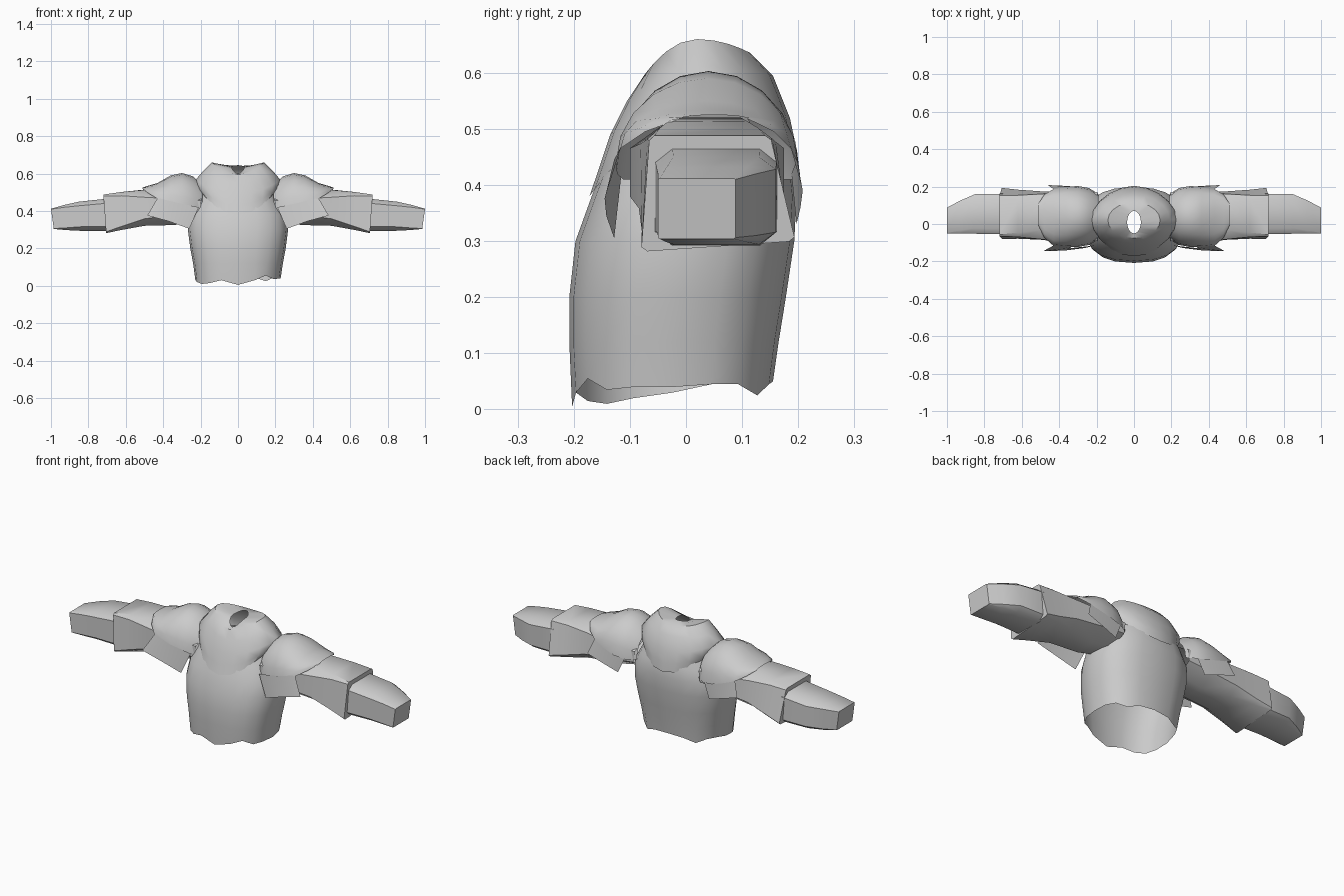
import bpy, bmesh, math

if "Cube" in bpy.data.objects:
    bpy.data.objects.remove(bpy.data.objects["Cube"], do_unlink=True)

grey = bpy.data.materials.new("light_grey")
grey.use_nodes = True
COLOUR = (0.6, 0.6, 0.6, 1)
grey.diffuse_color = COLOUR
grey.node_tree.nodes["Principled BSDF"].inputs["Base Color"].default_value = COLOUR


def loft(name, rings, closed=True, cap_end=False, angle=40):
    """Skin a list of equal-length point rings."""
    bm = bmesh.new()
    rows = [[bm.verts.new(p) for p in ring] for ring in rings]
    n = len(rows[0])
    for a, b in zip(rows, rows[1:]):
        for i in range(n if closed else n - 1):
            j = (i + 1) % n
            bm.faces.new((a[i], a[j], b[j], b[i]))
    if cap_end:
        bm.faces.new(rows[-1])
    bmesh.ops.recalc_face_normals(bm, faces=bm.faces)
    mesh = bpy.data.meshes.new(name)
    bm.to_mesh(mesh)
    bm.free()
    mesh.materials.append(grey)
    obj = bpy.data.objects.new(name, mesh)
    bpy.context.collection.objects.link(obj)
    bpy.ops.object.select_all(action="DESELECT")
    obj.select_set(True)
    bpy.context.view_layer.objects.active = obj
    bpy.ops.object.shade_smooth_by_angle(angle=math.radians(angle))
    return obj


def oval(rx, front, back, z_front, z_side, z_back, n=20, power=1.0):
    """Ring around z whose height varies from front to side to back."""
    pts = []
    for i in range(n):
        t = 2 * math.pi * i / n
        c, s = math.cos(t), math.sin(t)
        x = rx * math.copysign(abs(c) ** power, c)
        y = (front + back) / 2 + (back - front) / 2 * math.copysign(abs(s) ** power, s)
        z_end = z_back if s > 0 else z_front
        pts.append((x, y, z_side + (z_end - z_side) * s * s))
    return pts


# Torso: open shell with a wavy hem
torso = [oval(rx, f, b, z, z, z, 20, 0.8) for z, rx, f, b in (
    (0.04, 0.228, -0.203, 0.155), (0.12, 0.24, -0.208, 0.165),
    (0.20, 0.255, -0.208, 0.178), (0.30, 0.268, -0.197, 0.193),
    (0.38, 0.26, -0.168, 0.197), (0.44, 0.225, -0.145, 0.19),
    (0.50, 0.19, -0.115, 0.17))]
hem = (0.04, 0.045, 0.045, 0.025, 0.045, 0.05, 0.045, 0.025, 0.045, 0.045,
       0.03, 0.02, 0.01, 0.015, 0.03, 0.005, 0.03, 0.055, 0.035, 0.04)
torso[0] = [(x, y, z) for (x, y, _), z in zip(torso[0], hem)]
loft("torso", torso)

# Shoulder cape with a small neck opening
loft("collar_cape", [
    oval(0.037, -0.05, 0.07, 0.60, 0.635, 0.645),
    oval(0.14, -0.075, 0.115, 0.595, 0.66, 0.635),
    oval(0.19, -0.105, 0.155, 0.55, 0.61, 0.595),
    oval(0.228, -0.135, 0.185, 0.49, 0.565, 0.52),
    oval(0.225, -0.155, 0.198, 0.43, 0.535, 0.46),
    oval(0.205, -0.172, 0.204, 0.38, 0.51, 0.41)])


def box_ring(s, x_top, x_low, corners, cut):
    """Four-cornered section (low front, low back, top back, top front) with cut corners."""
    zs = [c[1] for c in corners]
    lo, hi = min(zs), max(zs)
    pts = []
    for i, c in enumerate(corners):
        for o in (corners[i - 1], corners[(i + 1) % 4]):
            y, z = c[0] + (o[0] - c[0]) * cut, c[1] + (o[1] - c[1]) * cut
            pts.append((s * (x_low + (x_top - x_low) * (z - lo) / (hi - lo)), y, z))
    return pts


def rect(y0, y1, z0, z1):
    return [(y0, z0), (y1, z0), (y1, z1), (y0, z1)]


for s, side in ((1, "left"), (-1, "right")):
    # Upper sleeve flaring to a squared cuff
    loft(side + "_sleeve", [
        box_ring(s, 0.19, 0.21, rect(-0.09, 0.17, 0.35, 0.50), 0.3),
        box_ring(s, 0.36, 0.34, rect(-0.10, 0.175, 0.325, 0.52), 0.28),
        box_ring(s, 0.50, 0.50, [(-0.085, 0.32), (0.18, 0.325), (0.155, 0.515), (-0.08, 0.512)], 0.2),
        box_ring(s, 0.62, 0.62, [(-0.08, 0.298), (0.187, 0.31), (0.15, 0.502), (-0.068, 0.502)], 0.1),
        box_ring(s, 0.72, 0.705, [(-0.08, 0.281), (0.195, 0.30), (0.15, 0.488), (-0.065, 0.488)], 0.04),
    ], cap_end=True)

    # Tapered forearm
    loft(side + "_forearm", [
        box_ring(s, 0.70, 0.70, rect(-0.055, 0.162, 0.292, 0.466), 0.14),
        box_ring(s, 0.85, 0.84, rect(-0.052, 0.160, 0.294, 0.450), 0.14),
        box_ring(s, 0.93, 0.92, rect(-0.050, 0.125, 0.298, 0.432), 0.09),
        box_ring(s, 1.00, 0.985, rect(-0.050, 0.088, 0.304, 0.412), 0.02),
    ], cap_end=True)

    # Domed shoulder pad, open underneath
    arcs = []
    for x, yc, ry, base, top in (
            (0.19, 0.04, 0.12, 0.41, 0.54), (0.24, 0.04, 0.152, 0.41, 0.585),
            (0.30, 0.04, 0.163, 0.42, 0.603), (0.36, 0.037, 0.162, 0.44, 0.59),
            (0.43, 0.035, 0.152, 0.465, 0.55), (0.48, 0.042, 0.115, 0.495, 0.535),
            (0.51, 0.05, 0.06, 0.518, 0.525)):
        ts = [math.pi * i / 10 for i in range(11)]
        arcs.append([(s * x, yc - ry * math.cos(t), base + (top - base) * math.sin(t)) for t in ts])
    loft(side + "_shoulder_pad", arcs, closed=False)

    # Loose flaps hanging from the pad, front and back
    loft(side + "_front_flap", [
        [(s * 0.21, -0.115, 0.42), (s * 0.33, -0.128, 0.445), (s * 0.43, -0.115, 0.47)],
        [(s * 0.26, -0.128, 0.305), (s * 0.37, -0.142, 0.345), (s * 0.485, -0.145, 0.376)],
    ], closed=False)
    loft(side + "_back_flap", [
        [(s * 0.24, 0.188, 0.42), (s * 0.33, 0.198, 0.445), (s * 0.43, 0.186, 0.47)],
        [(s * 0.28, 0.197, 0.33), (s * 0.37, 0.204, 0.36), (s * 0.46, 0.208, 0.39)],
    ], closed=False)
